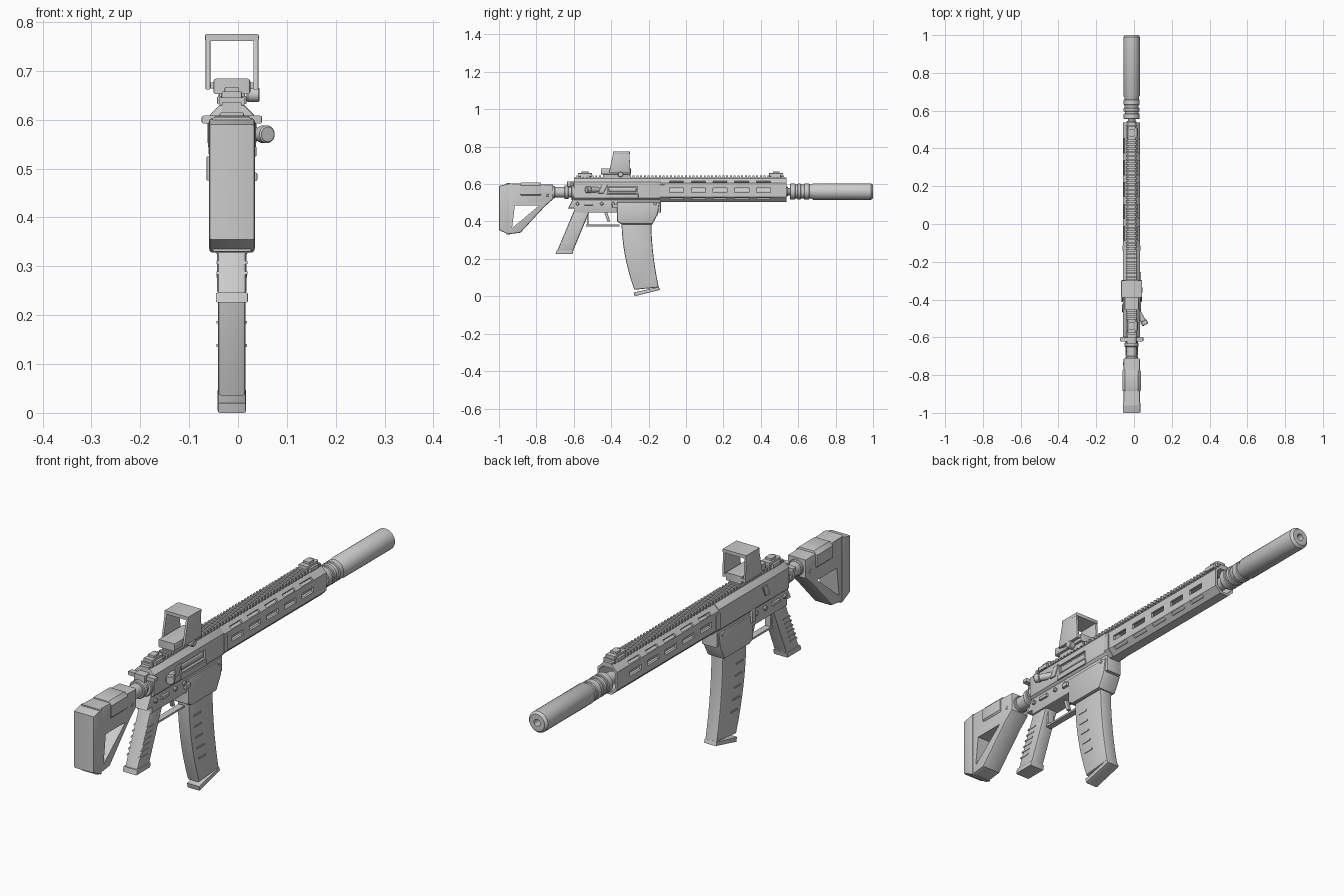
import bpy, bmesh, math
from mathutils import Matrix, Vector

if bpy.data.objects.get("Cube"):
    bpy.data.objects.remove(bpy.data.objects["Cube"])

MIDDLE = -.0125            # x of the centre plane
BORE = .56                 # height of the barrel axis
WIDE, SLIM = .045, .03     # half widths shared by the large parts
ROOF, FLOOR = .63, .505    # top and bottom of receiver and handguard
REAR, JOINT, FRONT = -.6, -.135, .537   # receiver back, receiver front, handguard front
ALONG, ACROSS = Vector((0, 1, 0)), Vector((1, 0, 0))

material = bpy.data.materials.new("light grey")
material.use_nodes = True
material.diffuse_color = (.6, .6, .6, 1)
material.node_tree.nodes["Principled BSDF"].inputs["Base Color"].default_value = material.diffuse_color


def smooth(part):
    bpy.ops.object.select_all(action='DESELECT')
    part.select_set(True)
    bpy.context.view_layer.objects.active = part
    bpy.ops.object.shade_smooth_by_angle(angle=math.radians(35))


def finish(name, bm):
    bmesh.ops.recalc_face_normals(bm, faces=bm.faces)
    mesh = bpy.data.meshes.new(name)
    bm.to_mesh(mesh)
    bm.free()
    mesh.materials.append(material)
    part = bpy.data.objects.new(name, mesh)
    bpy.context.collection.objects.link(part)
    smooth(part)
    return part


def prism(name, outline, start, end, axis, bevel=0):
    """Extrude (y, z) points across the body, or (x, z) points along it."""
    bm = bmesh.new()
    if axis == ACROSS:
        corners = [Vector((MIDDLE, y, z)) for y, z in outline]
    else:
        corners = [Vector((MIDDLE + x, 0, z)) for x, z in outline]
    near = [bm.verts.new(c + axis * start) for c in corners]
    far = [bm.verts.new(c + axis * end) for c in corners]
    caps = [bm.faces.new(near), bm.faces.new(far)]
    for i in range(len(outline)):
        bm.faces.new((near[i - 1], near[i], far[i], far[i - 1]))
    bmesh.ops.recalc_face_normals(bm, faces=bm.faces)
    if bevel:
        rim = list({edge for cap in caps for edge in cap.edges})
        bmesh.ops.bevel(bm, geom=rim, offset=bevel, segments=2, profile=.5,
                        affect='EDGES', clamp_overlap=True)
    return finish(name, bm)


def plate(name, outline, half_width, bevel=0, shift=0):
    return prism(name, outline, shift - half_width, shift + half_width, ACROSS, bevel)


def block(name, y, z, length, height, half_width, bevel=0, shift=0):
    """Box given by its middle in y and z."""
    back, front, low, high = y - length / 2, y + length / 2, z - height / 2, z + height / 2
    return plate(name, [(back, low), (front, low), (front, high), (back, high)], half_width, bevel, shift)


def strut(name, y, z, run, rise, depth, half_width, bevel=0):
    """Slanted bar: starts at (y, z), climbs by run and rise, depth is measured along y."""
    outline = [(y, z), (y + depth, z), (y + run + depth, z + rise), (y + run, z + rise)]
    return plate(name, outline, half_width, bevel)


def octagon(half_width, low, high, chamfer):
    right = [(half_width - chamfer, low), (half_width, low + chamfer),
             (half_width, high - chamfer), (half_width - chamfer, high)]
    return right + [(-x, z) for x, z in reversed(right)]


def lathe(name, profile, origin, direction, sides=28):
    """Spin (distance, radius) points about a direction."""
    bm = bmesh.new()
    turn = direction.to_track_quat('Z', 'Y')
    base = Vector(origin) + ACROSS * MIDDLE
    rings = []
    for distance, radius in profile:
        angles = [math.tau * k / sides for k in range(sides)]
        rings.append([bm.verts.new(base + turn @ Vector((radius * math.cos(a), radius * math.sin(a), distance)))
                      for a in angles])
    for ring, following in zip(rings, rings[1:]):
        for k in range(sides):
            bm.faces.new((ring[k - 1], ring[k], following[k], following[k - 1]))
    bm.faces.new(rings[0])
    bm.faces.new(rings[-1])
    return finish(name, bm)


def rod(name, origin, length, radius, direction=ALONG, bevel=.003):
    inner = radius - bevel
    return lathe(name, [(0, inner), (bevel, radius), (length - bevel, radius), (length, inner)], origin, direction)


def cut(part, cutter):
    modifier = part.modifiers.new("cut", 'BOOLEAN')
    modifier.object, modifier.solver, modifier.use_self = cutter, 'EXACT', True
    bpy.context.view_layer.objects.active = part
    bpy.ops.object.modifier_apply(modifier=modifier.name)
    bpy.data.objects.remove(cutter)
    smooth(part)


# Suppressor with collar rings, and the barrel
lathe("suppressor", [(.57, .036), (.67, .038), (.68, .044), (.99, .044), (1, .035), (1, .014), (.93, .012)],
      (0, 0, BORE), ALONG)
for y, length in ((.555, .03), (.595, .02), (.63, .03)):
    rod("suppressor_ring", (0, y, BORE), length, .042)
rod("barrel", (0, JOINT, BORE), .7, .02)
rod("barrel_nut", (0, .5, BORE), .045, .026)

# Handguard: hollow eight-sided tube with rows of slots
handguard = prism("handguard", octagon(WIDE, FLOOR, ROOF, .025), JOINT, FRONT, ALONG)
cut(handguard, prism("hollow", octagon(WIDE - .01, FLOOR + .01, ROOF - .01, .02), JOINT + .01, 1, ALONG))
bm = bmesh.new()
for k in range(5):
    for tilt, height in ((0, .022), (1, .012), (-1, .012)):
        place = Matrix.Translation((MIDDLE, k * .116 - .05, BORE + .007))
        turn = Matrix.Rotation(tilt * math.radians(50), 4, 'Y')
        bmesh.ops.create_cube(bm, size=1, matrix=place @ turn @ Matrix.Diagonal((.2, .075, height, 1)))
cut(handguard, finish("slots", bm))
prism("handguard_clamp", octagon(WIDE + .003, FLOOR, ROOF - .01, .025), JOINT - .005, JOINT + .02, ALONG)

# Top rail with cross teeth
block("rail_base", (REAR + FRONT) / 2, ROOF - .005, FRONT - REAR, .02, .02)
pitch = .02
for k in range(int((FRONT - REAR) / pitch)):
    block("rail_tooth", REAR + (k + 1) * pitch, ROOF + .008, pitch / 2, .014, .026)

# Upper receiver with ejection port, bolt and handles
upper = prism("upper_receiver", octagon(WIDE, FLOOR, ROOF, .02), REAR, JOINT, ALONG, .004)
cut(upper, block("port", -.34, .57, .16, .035, .01, shift=WIDE))
rod("bolt_carrier", (.025, -.415, .57), .15, .016)
block("port_cover", -.34, .535, .17, .022, .005, .002, shift=WIDE)
strut("shell_deflector", -.47, .55, .02, .045, .03, WIDE + .005, .004)
slant = Vector((.5, -.87, 0))
rod("forward_assist", (.034, -.465, .57), .06, .014, slant)
rod("forward_assist_button", Vector((.034, -.465, .57)) + slant * .055, .024, .018, slant)
block("charging_handle", REAR - .01, .6, .022, .016, .062, .004)
block("charging_handle_stem", REAR - .01, .6, .05, .03, .025, .004)

# Lower receiver and flared magazine well
block("lower_receiver", (REAR + JOINT) / 2, .49, JOINT - REAR, .085, .036, .006)
strut("receiver_tang", REAR - .03, .47, .03, .06, .05, .034, .006)
plate("magazine_well", [(-.37, FLOOR), (-.14, FLOOR), (-.15, .44), (-.18, .385), (-.345, .385), (-.37, .4)],
      WIDE - .002, .01)
for y in (-.58, -.45, -.39, -.165):
    rod("receiver_pin", (-WIDE, y, .495), 2 * WIDE, .009, ACROSS)
block("selector_lever", -.52, .493, .045, .014, WIDE, .003)
block("magazine_release", -.38, .483, .03, .017, .007, .003, shift=WIDE)
block("bolt_catch", -.36, .5, .025, .05, .007, .003, shift=-WIDE)

# Trigger and guard
strut("trigger", -.42, .4, -.02, .06, .015, .007, .002)
block("trigger_guard", -.445, .378, .18, .009, .014, .002)
block("trigger_guard_post", -.525, .41, .009, .07, .014, .002)

# Pistol grip with side grooves
grip_run, grip_rise = .09, .215
strut("pistol_grip", -.69, .24, grip_run, grip_rise, .085, SLIM, .01)
strut("grip_base", -.697, .226, .005, .02, .09, SLIM + .003, .003)
for k in range(6):
    step = .2 + k * .1
    strut("grip_ridge", -.69 + grip_run * step, .24 + grip_rise * step, .003, .006, .045, SLIM + .002)


# Curved magazine with a slanted base and side ribs
def sweep(z):
    return .28 * (.42 - z) ** 2


levels = [.42 - k * .0475 for k in range(9)]
back_edge = [(1.7 * sweep(z) - .345, z - .005) for z in levels]
front_edge = [(sweep(z) - .186, z + .02 * (.42 - z)) for z in levels]
plate("magazine", front_edge + back_edge[::-1], .028, .007)
plate("magazine_base", [(-.275, 0), (-.14, .034), (-.145, .05), (-.28, .02)], .029, .004)
for z in levels[2:7]:
    strut("magazine_rib", 1.7 * sweep(z) - .32, z, 0, .006, .045, .031)

# Buffer tube and castle nuts
rod("buffer_tube", (0, -.8, .556), .21, .028)
rod("buffer_sleeve", (0, -.8, .556), .1, .033)
for y, radius in ((REAR - .05, .037), (REAR - .012, .042)):
    rod("castle_nut", (0, y, .556), .022, radius)

# Shoulder stock with a triangular opening
stock = plate("stock", [(-.96, .605), (-.71, .597), (-.71, .52), (-.755, .48), (-.885, .34), (-.96, .33)],
              WIDE - .002, .008)
cut(stock, plate("opening", [(-.915, .485), (-.785, .485), (-.93, .365)], 1))
plate("butt_pad", [(-1, .59), (-.945, .603), (-.945, .328), (-1, .355)], WIDE + .002, .006)
prism("cheek_rest", octagon(WIDE + .004, .53, .608, .015), -.885, -.775, ALONG, .005)
rod("stock_pin", (-WIDE, -.74, .54), 2 * WIDE, .008, ACROSS)

# Reflex sight: base, hood frame and knob
sight = -.35
block("sight_mount", sight - .02, ROOF + .02, .14, .03, .027, .004)
block("sight_base", sight - .025, .668, .16, .032, .038, .006)
for side in (-1, 1):
    plate("hood_wall", [(-.412, .662), (-.297, .662), (-.303, .768), (-.388, .768)], .005, .002, shift=side * .049)
block("hood_roof", sight + .005, .768, .09, .014, .055, .003)
block("hood_floor", sight, .67, .105, .012, .054, .002)
rod("sight_knob", (SLIM, sight, .651), .027, .015, ACROSS)

# Folded iron sights
for name, y in (("rear_sight", -.54), ("front_sight", .482)):
    block(name, y, ROOF + .018, .075, .02, .021, .004)
    block(name + "_leaf", y, ROOF + .028, .035, .018, .015, .003)
    block(name + "_clamp", y, ROOF + .01, .05, .017, SLIM, .003)
